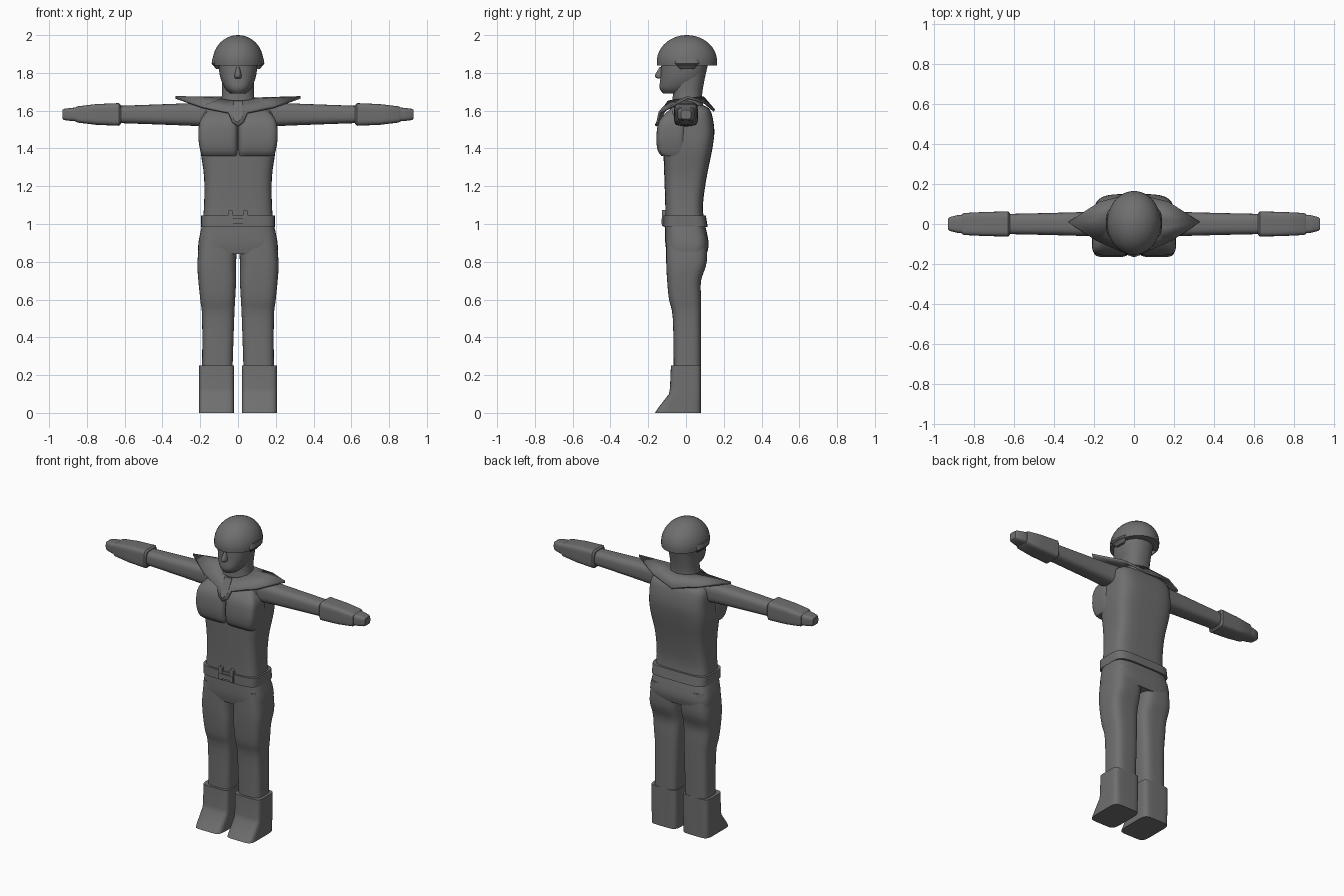
import bpy, bmesh, math

cube = bpy.data.objects.get("Cube")
if cube:
    bpy.data.objects.remove(cube, do_unlink=True)

grey = bpy.data.materials.new("mid grey")
grey.use_nodes = True
colour = (.16, .16, .16, 1)
grey.diffuse_color = colour
grey.node_tree.nodes["Principled BSDF"].inputs["Base Color"].default_value = colour


def finish(name, bm, angle=35):
    """Turn a bmesh into a shaded, coloured object."""
    bmesh.ops.recalc_face_normals(bm, faces=bm.faces)
    mesh = bpy.data.meshes.new(name)
    bm.to_mesh(mesh)
    bm.free()
    mesh.materials.append(grey)
    obj = bpy.data.objects.new(name, mesh)
    bpy.context.collection.objects.link(obj)
    bpy.ops.object.select_all(action='DESELECT')
    obj.select_set(True)
    bpy.context.view_layer.objects.active = obj
    bpy.ops.object.shade_smooth_by_angle(angle=math.radians(angle))
    return obj


def bridge(bm, lower, upper):
    """Join two closed loops of vertices with a band of quads."""
    count = len(lower)
    for i in range(count):
        j = (i + 1) % count
        bm.faces.new((lower[i], lower[j], upper[j], upper[i]))


def smooth_rings(rings, steps=4):
    """Fill in flowing rings between the given ones."""
    rings = list(rings)
    padded = [rings[0]] + rings + [rings[-1]]
    result = []
    for before, start, end, after in zip(padded, padded[1:], padded[2:], padded[3:]):
        for k in range(steps):
            t = k / steps
            ease = t * t * (3 - 2 * t)
            leave = t * (1 - t) ** 2 / 2
            arrive = t * t * (t - 1) / 2
            result.append([p + (q - p) * ease + (q - o) * leave + (r - p) * arrive
                           for o, p, q, r in zip(before, start, end, after)])
    return result + [rings[-1]]


def rounded(angle, low, high, power, wave):
    """One coordinate of a rounded box spanning low to high."""
    value = wave(angle)
    return (low + high) / 2 + (high - low) / 2 * math.copysign(abs(value) ** (2 / power), value)


def loft(name, rings, power=3, axis='Z', side=1, segments=40):
    """Skin rounded-box rings given as (station, a low, a high, b low, b high)."""
    bm = bmesh.new()
    loops = []
    for station, a_low, a_high, b_low, b_high in rings:
        loop = []
        for i in range(segments):
            angle = math.tau * (i + .5) / segments
            a = rounded(angle, a_low, a_high, power, math.cos)
            b = rounded(angle, b_low, b_high, power, math.sin)
            x, y, z = (a, b, station) if axis == 'Z' else (station, a, b)
            loop.append(bm.verts.new((x * side, y, z)))
        loops.append(loop)
    for lower, upper in zip(loops, loops[1:]):
        bridge(bm, lower, upper)
    bm.faces.new(loops[0])
    bm.faces.new(loops[-1])
    return finish(name, bm)


def body(name, rings, power):
    """Flowing form symmetric in x, from (height, half width, front, back)."""
    return loft(name, smooth_rings((z, -w, w, front, back) for z, w, front, back in rings), power)


def limb(name, rings, power, side):
    """Sideways form about the arm line, from (reach, half depth, half height)."""
    line = 1.58
    return loft(name, [(x, -d, d, line - h, line + h) for x, d, h in rings], power, 'X', side)


def arch_plate(name, x, radius, base, tip, front, depth, lean=0):
    """Thick plate from a straight base to a round tip, leaning with height."""
    way = math.copysign(radius, tip - base)
    outline = [(x - radius, base), (x + radius, base)]
    for k in range(9):
        angle = math.pi * k / 8
        outline.append((x + radius * math.cos(angle), tip - way + way * math.sin(angle)))
    bm = bmesh.new()
    face = bm.faces.new([bm.verts.new((px, front + lean * (pz - base), pz)) for px, pz in outline])
    extruded = bmesh.ops.extrude_face_region(bm, geom=[face])['geom']
    moved = [v for v in extruded if isinstance(v, bmesh.types.BMVert)]
    bmesh.ops.translate(bm, vec=(0, depth, 0), verts=moved)
    return finish(name, bm)


# Trunk, hips and belt
body("torso", [(.98, .19, -.11, .1), (1.1, .18, -.11, .09), (1.25, .18, -.115, .11),
               (1.4, .2, -.12, .14), (1.5, .2, -.12, .15), (1.6, .19, -.09, .13),
               (1.63, .13, -.06, .09)], power=4)
body("hips", [(.84, .21, -.1, .11), (.9, .21, -.11, .12), (1, .19, -.11, .1)], power=4)
body("belt", [(.985, .195, -.12, .115), (1.045, .195, -.12, .105)], power=5)
body("belt_buckle", [(1, .05, -.13, -.1), (1.03, .05, -.13, -.1)], power=8)

# Head
body("neck", [(1.6, .11, -.08, .1), (1.68, .085, -.07, .085), (1.82, .09, -.07, .11)], power=2.3)
body("head", [(1.69, .04, -.12, .03), (1.72, .07, -.14, .07), (1.78, .095, -.135, .1),
              (1.86, .105, -.13, .12)], power=2.3)
body("nose", [(1.77, .015, -.15, -.1), (1.785, .018, -.165, -.1), (1.83, .01, -.14, -.1)],
     power=2)

# Domed helmet, tucked in slightly below its widest line
dome = []
for k in range(13):
    angle = -.15 + 1.7 * k / 12
    width, length = .135 * math.cos(angle), .16 * math.cos(angle)
    dome.append((1.86 + .14 * math.sin(angle), -width, width, .005 - length, .005 + length))
loft("helmet", dome, power=2)

# Mantle with pointed shoulders, hanging lower at front and back
outer = [(0, -.16, 1.52), (.03, -.15, 1.54), (.05, -.14, 1.59), (.19, -.08, 1.62),
         (.33, .01, 1.67), (.17, .11, 1.64), (0, .15, 1.6)]
inner = []
for i in range(len(outer)):
    angle = math.pi * (i / (len(outer) - 1)) ** 1.3
    inner.append((.09 * math.sin(angle), -.09 * math.cos(angle), 1.66 - .01 * math.cos(angle)))
bm = bmesh.new()
rims = []
for half in (inner, outer):
    mirrored = [(-x, y, z) for x, y, z in reversed(half[1:-1])]
    rims.append([bm.verts.new(point) for point in half + mirrored])
bridge(bm, *rims)
mantle = finish("mantle", bm, angle=20)
thickness = mantle.modifiers.new("thickness", 'SOLIDIFY')
thickness.thickness = .014
thickness.offset = 0
arch_plate("mantle_tab", 0, .025, base=1.65, tip=1.54, front=-.1, depth=.015, lean=.52)

# Paired parts
for side, label in ((1, "left"), (-1, "right")):
    chest = [(1.36, .19, -.13), (1.39, .2, -.15), (1.46, .21, -.157), (1.55, .2, -.14),
             (1.62, .14, -.07)]
    loft(label + "_chest", smooth_rings((z, .002, w, front, 0) for z, w, front in chest),
         power=5, side=side)

    # Arm, cuff and hand
    limb(label + "_arm", smooth_rings([(.12, .07, .07), (.25, .06, .06), (.65, .05, .045)]),
         3, side)
    limb(label + "_cuff", [(.62, .055, .05), (.63, .063, .06), (.75, .06, .055),
                           (.85, .055, .043), (.86, .05, .037)], 5, side)
    limb(label + "_hand", [(.85, .047, .037), (.88, .045, .035), (.92, .035, .03),
                           (.93, .027, .024)], 4, side)

    # Leg and boot
    loft(label + "_leg", smooth_rings([
        (.2, .03, .19, -.065, .08), (.5, .02, .19, -.07, .08), (.6, .015, .2, -.09, .08),
        (.7, .01, .21, -.1, .08), (.8, .01, .215, -.105, .11), (.94, 0, .2, -.105, .11)]),
        power=3.5, side=side)
    boot = [(0, -.165), (.03, -.145), (.1, -.09), (.13, -.085), (.25, -.08)]
    loft(label + "_boot", [(z, .02, .207, toe, .08) for z, toe in boot], power=6, side=side)

    # Guard below the helmet rim and loop on the belt
    loft(label + "_ear_guard", [(1.82, .1, .115, -.03, .04), (1.85, .1, .14, -.06, .07),
                                (1.88, .1, .135, -.05, .06)], power=2.5, side=side)
    arch_plate(label + "_belt_loop", .04 * side, .014, base=.99, tip=1.075,
               front=-.127, depth=.03)
